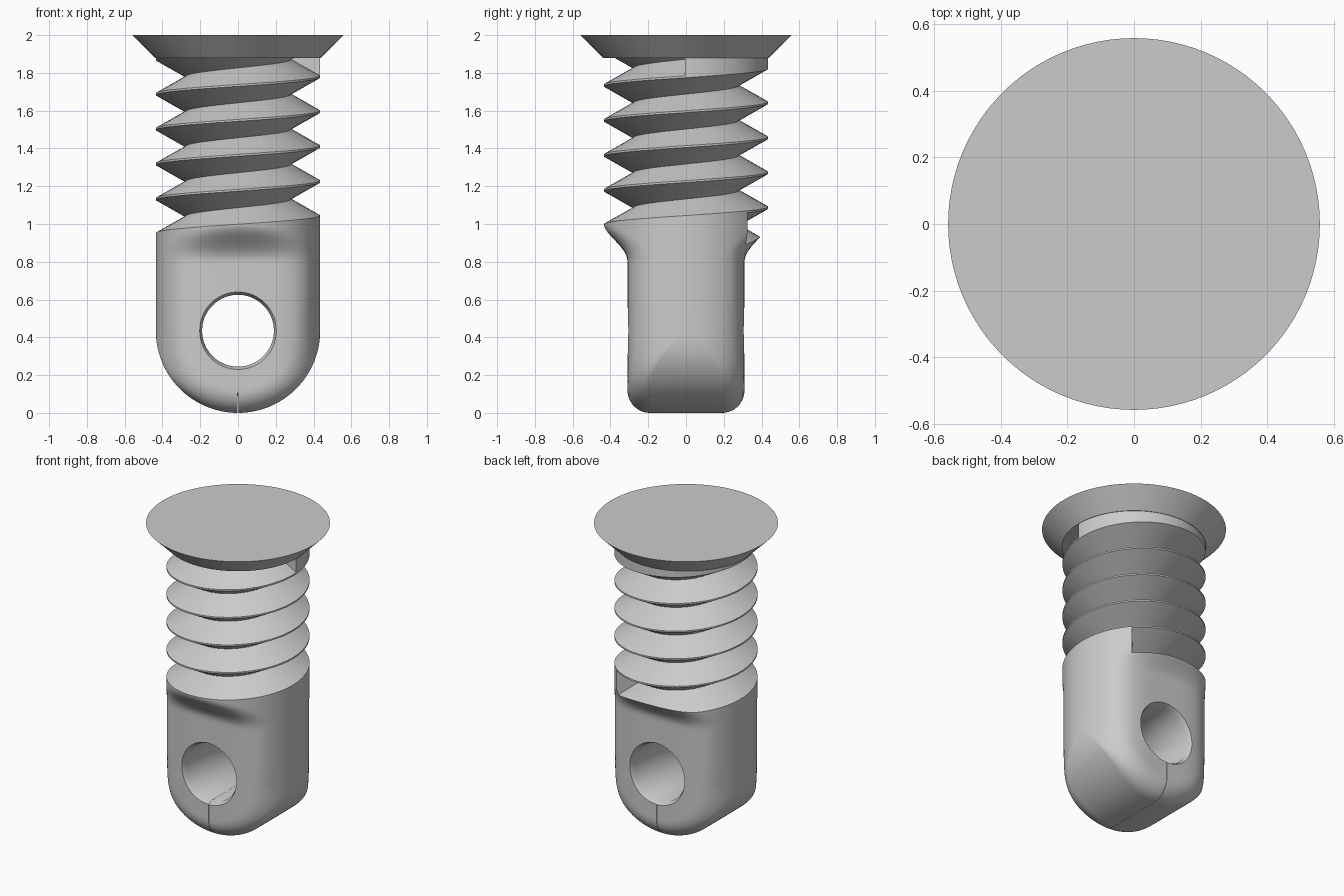
import bpy, bmesh, math
from math import sin, cos, pi, sqrt

if "Cube" in bpy.data.objects:
    bpy.data.objects.remove(bpy.data.objects["Cube"], do_unlink=True)

R = 0.435          # shank radius, also radius of the rounded eye end
HALF = 0.31        # half thickness of the flat eye
ROUND = 0.12       # edge rounding
PITCH = 0.185

grey = bpy.data.materials.new("plain grey")
grey.use_nodes = True
colour = (0.6, 0.6, 0.6, 1)
grey.diffuse_color = colour
grey.node_tree.nodes["Principled BSDF"].inputs["Base Color"].default_value = colour


def loft(name, rings, triangulate=False):
    """Closed solid skinned through a list of equally long point rings."""
    bm = bmesh.new()
    loops = [[bm.verts.new(p) for p in ring] for ring in rings]
    n = len(loops[0])
    for a, b in zip(loops, loops[1:]):
        for i in range(n):
            j = (i + 1) % n
            bm.faces.new((a[i], a[j], b[j], b[i]))
    bm.faces.new(loops[0])
    bm.faces.new(loops[-1])
    bmesh.ops.remove_doubles(bm, verts=bm.verts[:], dist=1e-5)
    if triangulate:
        bmesh.ops.triangulate(bm, faces=bm.faces[:])
    bmesh.ops.recalc_face_normals(bm, faces=bm.faces[:])
    mesh = bpy.data.meshes.new(name)
    bm.to_mesh(mesh)
    bm.free()
    mesh.materials.append(grey)
    obj = bpy.data.objects.new(name, mesh)
    bpy.context.collection.objects.link(obj)
    return obj


def activate(obj):
    bpy.ops.object.select_all(action='DESELECT')
    obj.select_set(True)
    bpy.context.view_layer.objects.active = obj


def cut(obj, cutter):
    mod = obj.modifiers.new("cut", 'BOOLEAN')
    mod.operation = 'DIFFERENCE'
    mod.solver = 'EXACT'
    mod.object = cutter
    activate(obj)
    bpy.ops.object.modifier_apply(modifier=mod.name)
    bpy.data.objects.remove(cutter, do_unlink=True)


def smooth_min(a, b, k=ROUND):
    return min(a, b) - max(k - abs(a - b), 0) ** 2 / (4 * k)


def section(z, arch=0.0, eye_end=False):
    """One closed loop of the shank; loops of the eye end fan about its centre."""
    front, back = [], []
    steps = 24
    for i in range(-steps, steps + 1):
        u = sin(i / steps * pi / 2)
        x = R * u * cos(arch)
        if eye_end:
            e = min(R * (1 - abs(u)), ROUND)
            limit = HALF - ROUND + sqrt(max(ROUND ** 2 - (ROUND - e) ** 2, 0))
        else:
            limit = HALF + 6 * max(z - 0.8, 0) ** 2
        y = smooth_min(limit, sqrt(max(R * R - x * x, 0)))
        height = z + R * abs(u) * sin(arch)
        front.append((x, -y, height))
        back.append((x, y, height))
    return front + back[::-1]


# Shank: rounded eye end, flat eye, shoulder and round bar
arch_steps = 32
rings = [section(R, -pi / 2 * (1 - i / arch_steps), True) for i in range(arch_steps)]
rings += [section(z) for z in (R, 0.6, 0.78)]
rings += [section(0.8 + 0.015 * i) for i in range(17)]
rings.append(section(1.9))


def shank_solid():
    # The bottom loop is folded flat, so its cap and duplicates are dropped
    obj = loft("threaded_eye_shank", rings)
    bm = bmesh.new()
    bm.from_mesh(obj.data)
    low = [f for f in bm.faces if len(f.verts) > 4 and f.calc_center_median().z < 1]
    bmesh.ops.delete(bm, geom=low, context='FACES_ONLY')
    bmesh.ops.recalc_face_normals(bm, faces=bm.faces[:])
    bm.to_mesh(obj.data)
    bm.free()
    return obj


# The folded cap cannot be one face, so the loft starts just short of it
rings[0] = section(R, -pi / 2 + 0.004, True)
shank = loft("threaded_eye_shank", rings) if rings[0][0][0] != 0 else shank_solid()

# Through hole with chamfered rims
hole = []
for r, y in ((0.25, -0.4), (0.19, -0.28), (0.19, 0.28), (0.25, 0.4)):
    hole.append([(r * cos(a), y, R + r * sin(a))
                 for a in (2 * pi * (i + 0.5) / 72 for i in range(72))])
cutter = loft("hole_cutter", hole)
cutter.hide_render = True
cut(shank, cutter)

# Helical V groove that leaves the thread standing
groove = []
count = 320
for i in range(count + 1):
    t = 0.134 + (4.998 - 0.134) * i / count
    a, z = 2 * pi * t, 0.9475 + PITCH * t
    shape = ((0.28, 0), (0.437, 0.0885), (0.48, 0.0885), (0.48, -0.0885), (0.437, -0.0885))
    groove.append([(r * cos(a), r * sin(a), z + dz) for r, dz in shape])
cutter = loft("groove_cutter", groove, True)
cutter.hide_render = True
cut(shank, cutter)

# Flat countersunk head
head = loft("countersunk_head", [
    [(r * cos(a), r * sin(a), z) for a in (2 * pi * i / 96 for i in range(96))]
    for r, z in ((0.438, 1.88), (0.559, 2.0))])

for obj in (shank, head):
    activate(obj)
    bpy.ops.object.shade_smooth_by_angle(angle=math.radians(30))
